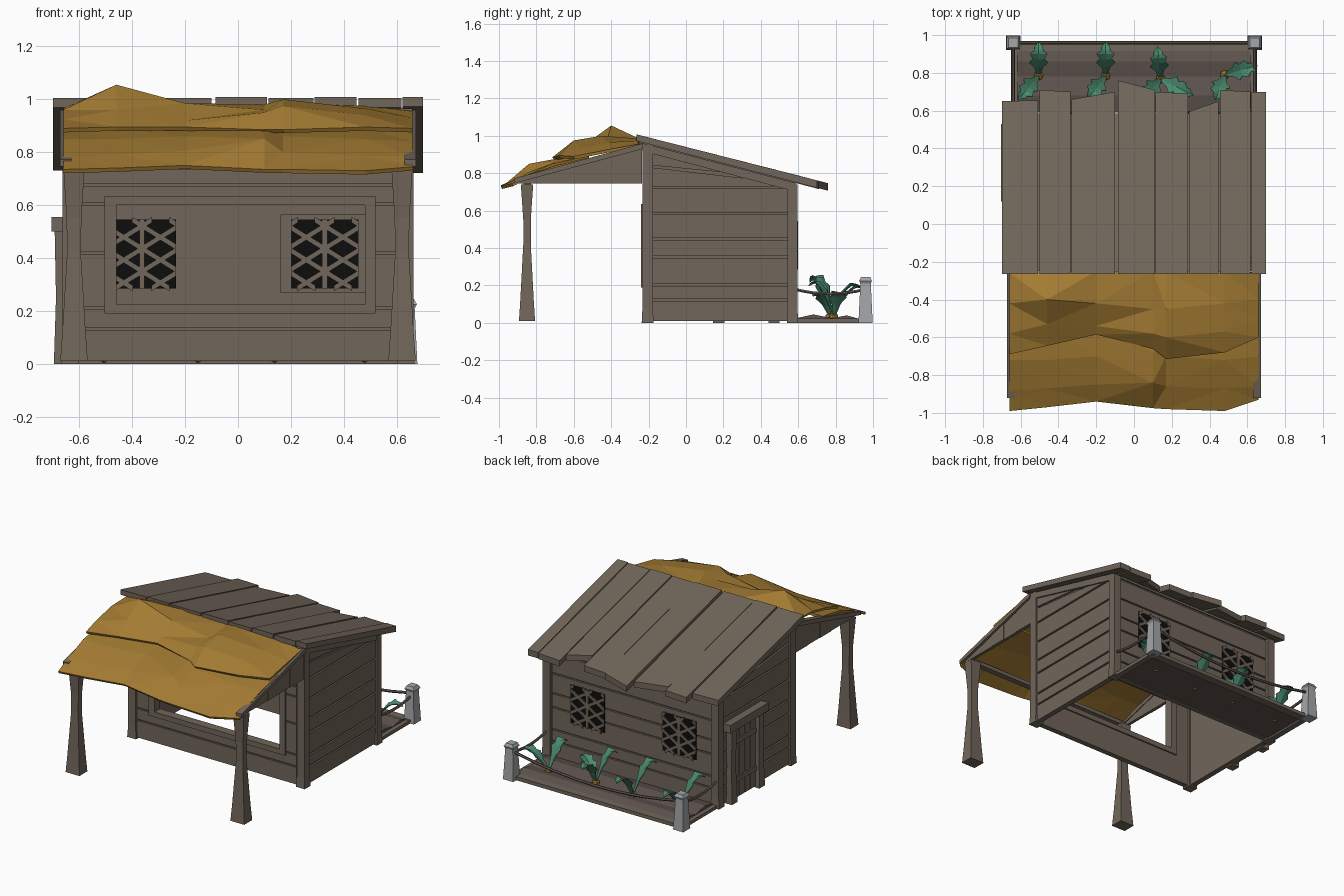
import bpy, bmesh, math
from mathutils import Vector


def material(name, rgb):
    m = bpy.data.materials.new(name)
    m.diffuse_color = (*rgb, 1)
    return m


WOOD = material("weathered wood", (0.165, 0.133, 0.103))
GOLD = material("gold cloth", (0.37, 0.20, 0.033))
BLACK = material("window black", (0.004, 0.004, 0.004))
SOIL = material("soil", (0.115, 0.088, 0.075))
STONE = material("stone", (0.37, 0.38, 0.39))
LEAF = material("leaf green", (0.07, 0.26, 0.16))
BULB = material("bulb orange", (0.40, 0.20, 0.03))
ROPE = material("rope", (0.13, 0.11, 0.095))


def loft(bm, rings):
    """Bridge equal-length point rings and cap both ends."""
    rows = [[bm.verts.new(p) for p in r] for r in rings]
    n = len(rows[0])
    for a, b in zip(rows, rows[1:]):
        for i in range(n):
            bm.faces.new((a[i], a[(i + 1) % n], b[(i + 1) % n], b[i]))
    bm.faces.new(rows[0])
    bm.faces.new(rows[-1])


def box(bm, x0, x1, y0, y1, z0, z1):
    loft(bm, [[(x0, y0, z), (x1, y0, z), (x1, y1, z), (x0, y1, z)] for z in (z0, z1)])


def side_prism(bm, x0, x1, profile):
    """Extrude a (y, z) profile along x."""
    loft(bm, [[(x, y, z) for y, z in profile] for x in (x0, x1)])


def post(bm, x, y, sections):
    """Square post through (z, half width x, half width y) sections."""
    loft(bm, [[(x - a, y - b, z), (x + a, y - b, z), (x + a, y + b, z), (x - a, y + b, z)]
              for z, a, b in sections])


def finish(name, bm, mat, thickness=0):
    bmesh.ops.recalc_face_normals(bm, faces=bm.faces)
    me = bpy.data.meshes.new(name)
    bm.to_mesh(me)
    bm.free()
    ob = bpy.data.objects.new(name, me)
    me.materials.append(mat)
    bpy.context.collection.objects.link(ob)
    if thickness:
        s = ob.modifiers.new("thickness", 'SOLIDIFY')
        s.thickness = thickness
    return ob


def roof_z(y):
    return 0.965 - 0.26 * (y + 0.25)


# Side walls: solid sheet plus overlapping horizontal boards
LINES = [0.01, 0.13, 0.21, 0.36, 0.455, 0.59, 0.73]
bm = bmesh.new()
for s in (-1, 1):
    side_prism(bm, s * 0.615, s * 0.64, [(-0.2, 0.01), (0.58, 0.01), (0.58, roof_z(0.58)), (-0.2, roof_z(-0.2))])
    for a, b in zip(LINES, LINES[1:]):
        side_prism(bm, s * 0.64, s * 0.652, [(-0.18, a), (0.56, a), (0.56, b - 0.012), (-0.18, b - 0.012)])
    side_prism(bm, s * 0.64, s * 0.652, [(-0.18, 0.73), (0.56, 0.73), (0.56, 0.745), (-0.18, 0.83)])
    side_prism(bm, s * 0.64, s * 0.652, [(-0.18, 0.842), (0.4, 0.785), (-0.18, 0.935)])
    # slanted trim under the roof
    side_prism(bm, s * 0.64, s * 0.662, [(-0.24, 0.92), (0.59, 0.70), (0.59, 0.745), (-0.24, 0.962)])
finish("side_walls", bm, WOOD)

# Front wall around the wide serving hatch
bm = bmesh.new()
for x0, x1, z0, z1 in [(-0.62, -0.46, 0.01, 0.95), (0.48, 0.62, 0.01, 0.95),
                       (-0.46, 0.48, 0.01, 0.225), (-0.46, 0.48, 0.6, 0.95)]:
    box(bm, x0, x1, -0.215, -0.19, z0, z1)
for z0, z1 in [(0.01, 0.125), (0.135, 0.205), (0.61, 0.67), (0.68, 0.8), (0.81, 0.94)]:
    box(bm, -0.6, 0.6, -0.226, -0.215, z0, z1)
for z0, z1 in [(0.215, 0.415), (0.425, 0.60)]:
    box(bm, -0.6, -0.48, -0.226, -0.215, z0, z1)
    box(bm, 0.5, 0.6, -0.226, -0.215, z0, z1)
finish("front_wall", bm, WOOD)
bm = bmesh.new()
for x0, x1, z0, z1 in [(-0.505, -0.46, 0.19, 0.635), (0.48, 0.52, 0.19, 0.635),
                       (-0.46, 0.48, 0.19, 0.225), (-0.46, 0.48, 0.6, 0.635)]:
    box(bm, x0, x1, -0.24, -0.18, z0, z1)
finish("hatch_frame", bm, WOOD)

# Back wall boards
bm = bmesh.new()
box(bm, -0.62, 0.62, 0.55, 0.572, 0.01, 0.74)
for a, b in zip(LINES, LINES[1:]):
    box(bm, -0.6, 0.6, 0.572, 0.585, a, b - 0.01)
box(bm, 0.16, 0.49, 0.542, 0.55, 0.27, 0.565)
finish("back_wall", bm, WOOD)

# Corner posts
bm = bmesh.new()
for s in (-1, 1):
    post(bm, s * 0.635, -0.205, [(0, 0.033, 0.032), (0.08, 0.028, 0.028), (0.955, 0.028, 0.028)])
    post(bm, s * 0.635, 0.57, [(0, 0.033, 0.03), (0.08, 0.028, 0.026), (0.74, 0.028, 0.026)])
finish("corner_posts", bm, WOOD)

# Latticed windows, readable from inside and outside
panes, lattice = bmesh.new(), bmesh.new()
Z0, Z1, STEP, SLOPE = 0.285, 0.545, 0.086, 0.62
for x0 in (-0.49, 0.2):
    x1 = x0 + 0.255
    xm = (x0 + x1) / 2
    box(panes, x0, x1, 0.539, 0.590, Z0, Z1)
    for y0, y1 in ((0.532, 0.539), (0.590, 0.597)):
        box(lattice, xm - 0.01, xm + 0.01, y0 - 0.002, y1 + 0.002, Z0, Z1)
        for s in (-1, 1):
            for k in range(-3, 7):
                # clip each slanted strip to the pane
                zc = Z0 + (k - 0.25) * STEP
                t0, t1 = sorted(((Z0 - zc) / (s * SLOPE), (Z1 - zc) / (s * SLOPE)))
                a, b = max(x0 - xm, t0), min(x1 - xm, t1)
                if b - a < 0.015:
                    continue
                h = 0.011
                loft(lattice, [[(xm + t, y, zc + s * SLOPE * t + d) for y, d in
                                ((y0, -h), (y1, -h), (y1, h), (y0, h))] for t in (a, b)])
finish("window_panes", panes, BLACK)
finish("window_lattice", lattice, WOOD)

# Side door with its frame
bm = bmesh.new()
for y in (0.175, 0.47):
    post(bm, -0.668, y, [(0, 0.028, 0.03), (0.25, 0.02, 0.023), (0.5, 0.025, 0.026)])
box(bm, -0.705, -0.64, 0.12, 0.53, 0.5, 0.555)
for i in range(4):
    y = 0.205 + i * 0.06
    box(bm, -0.667, -0.64, y, y + 0.052, 0.01, 0.5)
for z in (0.12, 0.38):
    box(bm, -0.676, -0.66, 0.21, 0.43, z, z + 0.03)
finish("side_door", bm, WOOD)

# Roof planks: left x, right x, left end y, right end y
bm = bmesh.new()
PLANKS = [(-0.70, -0.507, 0.65, 0.655), (-0.50, -0.335, 0.71, 0.70), (-0.33, -0.10, 0.66, 0.70),
          (-0.085, 0.11, 0.76, 0.71), (0.115, 0.285, 0.70, 0.69), (0.29, 0.448, 0.595, 0.65),
          (0.455, 0.618, 0.71, 0.70), (0.622, 0.70, 0.70, 0.70)]
for i, (x0, x1, ya, yb) in enumerate(PLANKS):
    lift = 0.004 * (i % 2)
    rings = []
    for f, t in ((0, 0.035), (1, 0.04)):
        a, b = -0.265 * (1 - f) + ya * f, -0.265 * (1 - f) + yb * f
        za, zb = roof_z(a) + lift, roof_z(b) + lift
        rings.append([(x0, a, za), (x1, b, zb), (x1, b, zb + t), (x0, a, za + t)])
    loft(bm, rings)
side_prism(bm, -0.66, 0.66, [(-0.25, 0.95), (0.585, 0.733), (0.585, 0.748), (-0.25, 0.965)])
finish("roof_planks", bm, WOOD)

# Awning gable planks, front beam and waisted posts
bm = bmesh.new()
YS = [-0.91, -0.62, -0.5, -0.38, -0.235]
for s in (-1, 1):
    for i, (a, b) in enumerate(zip(YS, YS[1:])):
        o = 0.003 * (i % 2)
        top = lambda y: 0.762 + 0.275 * (y + 0.91)
        side_prism(bm, s * 0.635, s * (0.655 + o), [(a, 0.745), (b, 0.745), (b, top(b)), (a, top(a))])
    side_prism(bm, s * 0.63, s * 0.672, [(-0.92, 0.745), (-0.23, 0.93), (-0.23, 0.96), (-0.92, 0.772)])
    post(bm, s * 0.62, -0.85, [(0.01, 0.052, 0.043), (0.12, 0.044, 0.036), (0.42, 0.026, 0.02),
                               (0.55, 0.028, 0.02), (0.74, 0.04, 0.033)])
box(bm, -0.62, 0.62, -0.87, -0.83, 0.735, 0.76)
finish("awning_frame", bm, WOOD)

# Two draped cloth sheets, each row a list of (y, z) across the columns
COLS = [-0.66, -0.46, -0.2, 0.1, 0.17, 0.48, 0.66]


def sheet(name, rows):
    bm = bmesh.new()
    grid = [[bm.verts.new((x, y, z)) for x, (y, z) in zip(COLS, r)] for r in rows]
    for a, b in zip(grid, grid[1:]):
        for i in range(len(COLS) - 1):
            bm.faces.new((a[i], a[i + 1], b[i + 1], b[i]))
    bmesh.ops.triangulate(bm, faces=bm.faces)
    finish(name, bm, GOLD, 0.016)


sheet("lower_cloth", [
    [(-0.99, 0.735), (-0.97, 0.74), (-0.94, 0.75), (-0.975, 0.735), (-0.98, 0.735), (-0.99, 0.73), (-0.93, 0.745)],
    [(-0.88, 0.785), (-0.87, 0.79), (-0.85, 0.805), (-0.84, 0.85), (-0.86, 0.80), (-0.87, 0.785), (-0.86, 0.785)],
    [(-0.72, 0.85), (-0.72, 0.85), (-0.70, 0.86), (-0.68, 0.88), (-0.70, 0.86), (-0.72, 0.85), (-0.70, 0.84)],
    [(-0.52, 0.885), (-0.52, 0.89), (-0.52, 0.89), (-0.52, 0.89), (-0.52, 0.89), (-0.52, 0.89), (-0.52, 0.885)]])
sheet("upper_cloth", [
    [(-0.69, 0.89), (-0.645, 0.895), (-0.585, 0.895), (-0.66, 0.885), (-0.715, 0.885), (-0.68, 0.895), (-0.60, 0.89)],
    [(-0.58, 0.925), (-0.53, 0.96), (-0.54, 0.92), (-0.58, 0.95), (-0.60, 0.975), (-0.57, 0.94), (-0.50, 0.91)],
    [(-0.42, 0.96), (-0.40, 1.055), (-0.42, 0.985), (-0.45, 0.96), (-0.45, 1.0), (-0.42, 0.965), (-0.40, 0.93)],
    [(-0.26, 0.965), (-0.25, 0.985), (-0.25, 0.985), (-0.25, 0.98), (-0.25, 0.985), (-0.25, 0.975), (-0.26, 0.955)]])

# Garden bed: soil and edging boards
bm = bmesh.new()
side_prism(bm, -0.62, 0.62, [(0.59, 0.012), (0.93, 0.012), (0.93, 0.02), (0.86, 0.04), (0.78, 0.025),
                             (0.68, 0.045), (0.59, 0.025)])
finish("garden_soil", bm, SOIL)
bm = bmesh.new()
box(bm, -0.65, 0.65, 0.91, 0.965, 0, 0.024)
for s in (-1, 1):
    box(bm, s * 0.61, s * 0.65, 0.585, 0.92, 0, 0.022)
finish("garden_edging", bm, WOOD)

# Stone posts and sagging ropes
bm = bmesh.new()
for s in (-1, 1):
    post(bm, s * 0.64, 0.96, [(0, 0.038, 0.038), (0.21, 0.028, 0.028), (0.225, 0.036, 0.034), (0.245, 0.025, 0.025)])
finish("stone_posts", bm, STONE)
bm = bmesh.new()
for p, q, sag in [((-0.64, 0.96, 0.19), (0.64, 0.96, 0.19), 0.07),
                  ((-0.64, 0.58, 0.18), (-0.64, 0.96, 0.18), 0.025),
                  ((0.64, 0.58, 0.18), (0.64, 0.96, 0.18), 0.025)]:
    p, q = Vector(p), Vector(q)
    side = (q - p).normalized().cross(Vector((0, 0, 1)))
    rings = []
    for i in range(9):
        t = i / 8
        c = p.lerp(q, t) - Vector((0, 0, sag * 4 * t * (1 - t)))
        rings.append([c + (side * math.cos(k * math.pi / 3) + Vector((0, 0, math.sin(k * math.pi / 3)))) * 0.009
                      for k in range(6)])
    loft(bm, rings)
finish("rope_rails", bm, ROPE)

# Plants: root, then leaf tips
PLANTS = [((-0.505, 0.785), [(-0.505, 0.965, 0.18), (-0.61, 0.66, 0.23)]),
          ((-0.15, 0.785), [(-0.15, 0.965, 0.18), (-0.245, 0.66, 0.23)]),
          ((0.14, 0.77), [(0.125, 0.94, 0.19), (0.315, 0.68, 0.14), (0.05, 0.66, 0.22)]),
          ((0.48, 0.79), [(0.655, 0.84, 0.15), (0.43, 0.655, 0.2)])]
SHAPE = [(0, 0.03, 0.008), (0.25, 0.55, 0.024), (0.38, 0.75, 0.05), (0.48, 0.9, 0.032),
         (0.64, 1.05, 0.045), (0.74, 1.08, 0.024), (0.85, 1.06, 0.022), (1, 1.0, 0.001)]
leaves, bulbs = bmesh.new(), bmesh.new()
for (px, py), tips in PLANTS:
    bmesh.ops.create_icosphere(bulbs, subdivisions=1, radius=0.028)
    bmesh.ops.translate(bulbs, verts=bulbs.verts[-12:], vec=(px, py, 0.03))
    for tx, ty, tz in tips:
        d = Vector((tx - px, ty - py, 0))
        side = d.normalized().cross(Vector((0, 0, 1)))
        rows = []
        for t, h, w in SHAPE:
            c = Vector((px, py, 0.03 + (tz - 0.03) * h)) + d * t
            rows.append([leaves.verts.new(c + side * k * w + Vector((0, 0, 0.35 * w * abs(k)))) for k in (-1, 0, 1)])
        for a, b in zip(rows, rows[1:]):
            for i in (0, 1):
                leaves.faces.new((a[i], a[i + 1], b[i + 1], b[i]))
finish("plant_leaves", leaves, LEAF, 0.004)
finish("plant_bulbs", bulbs, BULB)
